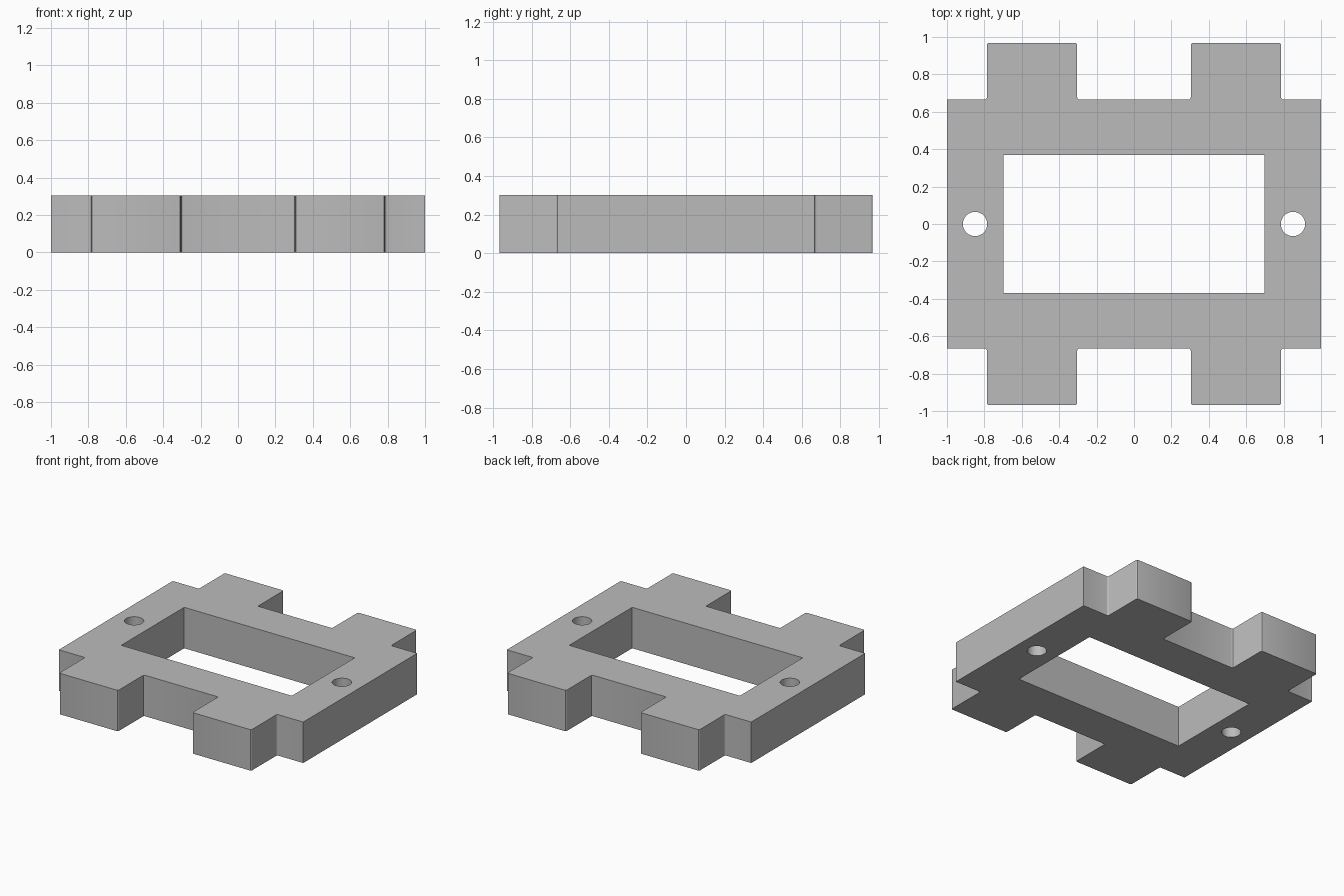
import bpy
import bmesh

HEIGHT = 0.303
CORNER = 0.012

if "Cube" in bpy.data.objects:
    bpy.data.objects.remove(bpy.data.objects["Cube"], do_unlink=True)

# Single grey plastic
grey = bpy.data.materials.new("plain grey")
grey.use_nodes = True
colour = (0.5, 0.5, 0.5, 1)
grey.diffuse_color = colour
grey.node_tree.nodes["Principled BSDF"].inputs["Base Color"].default_value = colour


def add_object(name, bm):
    bmesh.ops.recalc_face_normals(bm, faces=bm.faces)
    mesh = bpy.data.meshes.new(name)
    bm.to_mesh(mesh)
    bm.free()
    mesh.materials.append(grey)
    obj = bpy.data.objects.new(name, mesh)
    bpy.context.collection.objects.link(obj)
    return obj


# Plate with four tabs: one quarter of the outline, mirrored both ways
quarter = [(1.0, 0.666), (0.786, 0.666), (0.786, 0.968), (0.304, 0.968), (0.304, 0.666)]
half = quarter + [(-x, y) for x, y in reversed(quarter)]
outline = half + [(x, -y) for x, y in reversed(half)]

bm = bmesh.new()
base = bm.faces.new([bm.verts.new((x, y, 0)) for x, y in outline])
top = bmesh.ops.extrude_face_region(bm, geom=[base])["geom"]
bmesh.ops.translate(bm, vec=(0, 0, HEIGHT),
                    verts=[v for v in top if isinstance(v, bmesh.types.BMVert)])

# Small rounding on the upright tab corners
uprights = [e for e in bm.edges
            if abs(e.verts[0].co.z - e.verts[1].co.z) > 0.1 and abs(e.verts[0].co.x) < 0.9]
bmesh.ops.bevel(bm, geom=uprights, offset=CORNER, offset_type='OFFSET',
                segments=3, profile=0.5, affect='EDGES')
plate = add_object("mounting_plate", bm)

# Window and screw hole cutters
cutters = []
bm = bmesh.new()
bmesh.ops.create_cube(bm, size=1)
bmesh.ops.scale(bm, vec=(1.396, 0.736, 1), verts=bm.verts)
cutters.append(add_object("window_cutter", bm))
for side, x in (("left", 0.85), ("right", -0.85)):
    bm = bmesh.new()
    bmesh.ops.create_cone(bm, cap_ends=True, segments=48, radius1=0.065, radius2=0.065, depth=1)
    bmesh.ops.translate(bm, vec=(x, 0, 0), verts=bm.verts)
    cutters.append(add_object(side + "_hole_cutter", bm))

# Cut the openings, then drop the cutters
bpy.context.view_layer.objects.active = plate
for cutter in cutters:
    cutter.hide_render = True
    cut = plate.modifiers.new(cutter.name, 'BOOLEAN')
    cut.operation = 'DIFFERENCE'
    cut.solver = 'EXACT'
    cut.object = cutter
    bpy.ops.object.modifier_apply(modifier=cut.name)
for cutter in cutters:
    bpy.data.objects.remove(cutter, do_unlink=True)

plate.select_set(True)
bpy.ops.object.shade_smooth_by_angle()
